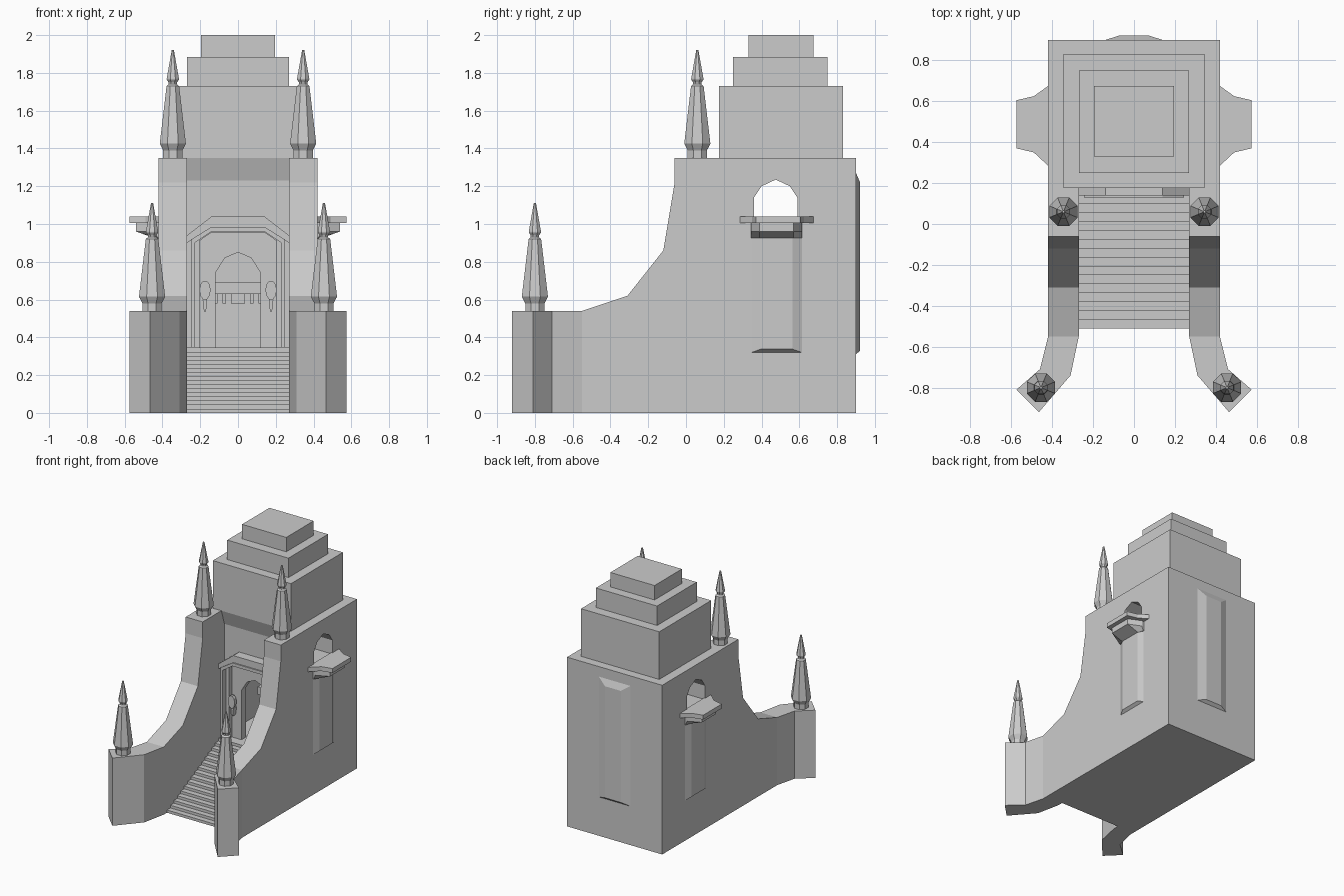
import bpy, bmesh, math

if "Cube" in bpy.data.objects:
    bpy.data.objects.remove(bpy.data.objects["Cube"])


def finish(bm, name, mirror=False):
    bmesh.ops.recalc_face_normals(bm, faces=bm.faces[:])
    me = bpy.data.meshes.new(name)
    bm.to_mesh(me)
    bm.free()
    ob = bpy.data.objects.new(name, me)
    bpy.context.collection.objects.link(ob)
    if mirror:
        ob.modifiers.new("mirror", 'MIRROR').use_mirror_merge = False
    return ob


def loft(name, sections, mirror=False):
    """Closed solid through a list of equal-length 3D loops."""
    bm = bmesh.new()
    rings = [[bm.verts.new(p) for p in s] for s in sections]
    n = len(rings[0])
    for a, b in zip(rings, rings[1:]):
        for i in range(n):
            j = (i + 1) % n
            bm.faces.new((a[i], a[j], b[j], b[i]))
    bm.faces.new(rings[0][::-1])
    bm.faces.new(rings[-1])
    return finish(bm, name, mirror)


def prism(name, pts, axis, lo, hi, mirror=False):
    """Extrude a 2D profile along x (pts=yz), y (pts=xz) or z (pts=xy)."""
    def put(p, t):
        return {'x': (t, p[0], p[1]), 'y': (p[0], t, p[1]), 'z': (p[0], p[1], t)}[axis]
    return loft(name, [[put(p, t) for p in pts] for t in (lo, hi)], mirror)


def box(name, x0, x1, y0, y1, z0, z1, mirror=False):
    return prism(name, [(x0, y0), (x1, y0), (x1, y1), (x0, y1)], 'z', z0, z1, mirror)


def cut(ob, cutter):
    m = ob.modifiers.new("cut", 'BOOLEAN')
    m.operation, m.solver, m.object = 'DIFFERENCE', 'EXACT', cutter
    cutter.hide_render = True
    bpy.context.view_layer.objects.active = ob
    bpy.ops.object.modifier_apply(modifier=m.name)
    bpy.data.objects.remove(cutter)


def sym(half):
    """Complete a profile given its right half, bottom to top."""
    return half + [(-x, z) for x, z in reversed(half) if x > 0]


# Side walls with swept front edge and arched windows
wall = prism("side_wall", [(-.55, 0), (.90, 0), (.90, 1.35), (-.06, 1.35), (-.06, 1.22),
                           (-.12, .86), (-.31, .62), (-.55, .54)], 'x', .27, .42)
cut(wall, prism("window_cutter", [(.36, 1.03), (.59, 1.03), (.59, 1.14), (.55, 1.20),
                                  (.475, 1.235), (.40, 1.20), (.36, 1.14)], 'x', .2, .5))
wall.modifiers.new("mirror", 'MIRROR')

# Flared wing walls at the foot of the stairs
prism("wing_wall", [(.27, -.55), (.42, -.55), (.46, -.71), (.575, -.81), (.465, -.92),
                    (.31, -.74)], 'z', 0, .54, True)

# Staircase and room floor
steps, top = 16, .345
profile = [(.90, 0), (-.51, 0)]
for i in range(steps):
    y = -.51 + .65 * i / (steps - 1)
    profile += [(y, top * (i + 1) / steps)]
    if i < steps - 1:
        profile += [(-.51 + .65 * (i + 1) / (steps - 1), top * (i + 1) / steps)]
profile += [(.90, top)]
prism("stairs", profile, 'x', -.27, .27)

# Front wall with sloped head and arched doorway
front = prism("front_wall", [(.215, top), (.27, top), (.27, 1.35), (.175, 1.35), (.215, 1.23)],
              'x', -.27, .27)
cut(front, prism("door_cutter", sym([(.12, .3), (.12, .74), (.07, .82), (0, .85)]), 'y', .1, .4))
box("back_wall", -.27, .27, .78, .90, top, 1.35)
box("ceiling", -.27, .27, .27, .78, 1.28, 1.35)

# Stepped tower roof
for i, (x, y0, y1, z0, z1) in enumerate([(.345, .175, .83, 1.35, 1.73),
                                        (.27, .25, .75, 1.73, 1.885),
                                        (.195, .33, .675, 1.885, 2.0)]):
    box("roof_tier_%d" % (i + 1), -x, x, y0, y1, z0, z1)


# Door canopy and frame: angular arches
def arch(name, outer, inner, y0, y1):
    o = outer + [(-x, z) for x, z in reversed(outer)]
    n = inner + [(-x, z) for x, z in reversed(inner)]
    prism(name, o + n[::-1], 'y', y0, y1)


arch("door_canopy", [(.27, .94), (.14, 1.04)], [(.27, .90), (.14, .985)], .14, .22)
arch("door_frame", [(.245, top), (.245, .92), (.14, .985)],
     [(.23, top), (.23, .90), (.14, .96)], .13, .22)
arch("inner_door_frame", [(.232, top), (.232, .91), (.14, .97)],
     [(.205, top), (.205, .91), (.14, .955)], .18, .22)

# Altar inside the room
box("altar_base", -.12, .12, .45, .60, top, .58)
box("altar_top", -.12, .12, .42, .62, .63, .69)
for x0, x1 in ((.035, .065), (.08, .11)):
    box("altar_leg", x0, x1, .45, .58, .58, .63, True)

# Oval wall lamps beside the door
oval = [(.175 + .03 * math.cos(a), .65 + .052 * math.sin(a))
        for a in [math.tau * i / 10 for i in range(10)]]
prism("wall_lamp", oval, 'y', .165, .19, True)
prism("lamp_tail", [(.163, .60), (.187, .60), (.182, .55), (.175, .53), (.168, .55)],
      'y', .175, .215, True)

# Window balconies
prism("balcony", [(.41, .285), (.42, .285), (.49, .35), (.575, .37), (.575, .605), (.49, .625),
                  (.42, .675), (.41, .675)], 'z', 1.005, 1.04, True)


def tapered(x, out, z):
    return [(.41, .345, z), (x, .345, z), (x + out, .39, z), (x + out, .57, z),
            (x, .615, z), (.41, .615, z)]


loft("balcony_corbel", [tapered(.425, .015, .925), tapered(.44, .10, .96),
                        tapered(.44, .10, 1.005)], True)


# Raised bevelled panels below the windows and on the back
def panel(name, put, half, half_in, z0, z1, bottom, top_drop, mirror=False):
    base = [(-half, z0), (half, z0), (half, z1), (-half, z1)]
    face = [(-half_in, z0 + bottom), (half_in, z0 + bottom),
            (half_in, z1 - top_drop), (-half_in, z1 - top_drop)]
    loft(name, [[put(u, z, d) for u, z in s]
                for s, d in ((base, -.01), (base, 0), (face, .022))], mirror)


panel("side_panel", lambda u, z, d: (.42 + d, .48 + u, z), .133, .085, .32, .935, .017, 0, True)
panel("back_panel", lambda u, z, d: (u, .90 + d, z), .14, .07, .31, 1.27, .02, .05)

# Octagonal spires on the wall tops and wing ends
rings = [(.055, 0), (.055, .04), (.075, .075), (.036, .38), (.024, .39), (.024, .40),
         (.035, .415), (.035, .42), (.006, .572)]
for name, x, y, z in (("upper_spire", .345, .06, 1.35), ("lower_spire", .455, -.80, .54)):
    loft(name, [[(x + r * math.cos(math.tau * (i + .5) / 8),
                  y + r * math.sin(math.tau * (i + .5) / 8), z + h) for i in range(8)]
                for r, h in rings], True)
